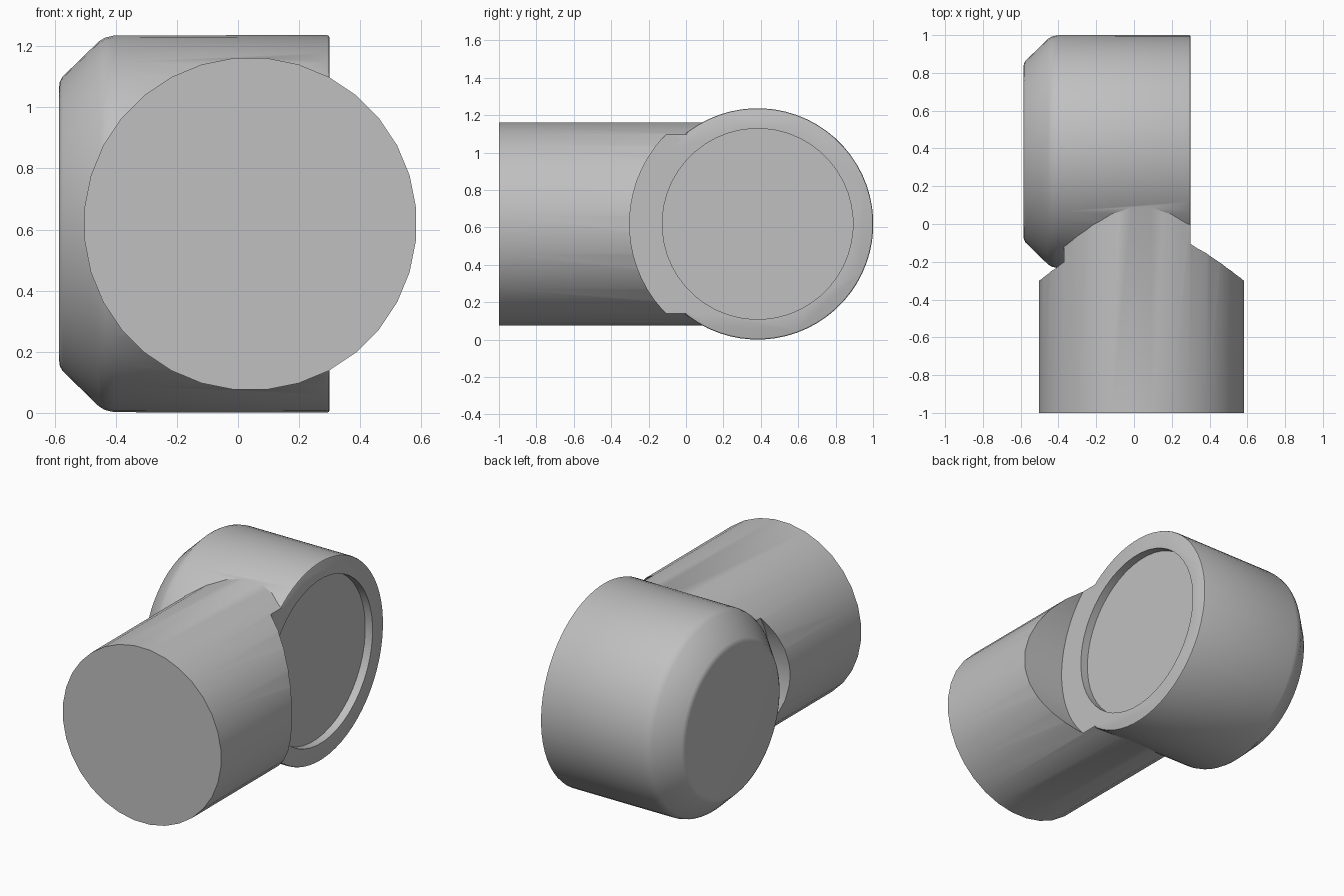
import bpy, bmesh
from math import pi, sin, cos

cube = bpy.data.objects.get("Cube")
if cube:
    bpy.data.objects.remove(cube, do_unlink=True)

MID_Z = 0.6185      # shared height of both axes
HEAD_Y = 0.383      # head axis runs along x
STEM_X = 0.04       # stem axis runs along y

grey = bpy.data.materials.new("plain_grey")
grey.use_nodes = True
colour = (0.53, 0.53, 0.53, 1)
grey.diffuse_color = colour
grey.node_tree.nodes["Principled BSDF"].inputs["Base Color"].default_value = colour


def lathe(name, profile, axis, segments):
    """Closed round solid from (position along axis, radius) pairs."""
    bm = bmesh.new()
    rings = []
    for a, r in profile:
        ring = []
        for i in range(segments):
            t = 2 * pi * (i + 0.5) / segments
            u, v = r * cos(t), MID_Z + r * sin(t)
            co = (a, HEAD_Y + u, v) if axis == "x" else (STEM_X + u, a, v)
            ring.append(bm.verts.new(co))
        rings.append(ring)
    for lower, upper in zip(rings, rings[1:]):
        for i in range(segments):
            j = (i + 1) % segments
            bm.faces.new((lower[i], lower[j], upper[j], upper[i]))
    bm.faces.new(rings[0])
    bm.faces.new(rings[-1])
    bmesh.ops.recalc_face_normals(bm, faces=bm.faces)
    mesh = bpy.data.meshes.new(name)
    bm.to_mesh(mesh)
    bm.free()
    mesh.materials.append(grey)
    obj = bpy.data.objects.new(name, mesh)
    bpy.context.collection.objects.link(obj)
    return obj


def combine(target, other, operation):
    """Apply a boolean to target and discard the other solid."""
    mod = target.modifiers.new("join", "BOOLEAN")
    mod.operation, mod.solver, mod.object = operation, "EXACT", other
    deps = bpy.context.evaluated_depsgraph_get()
    result = bpy.data.meshes.new_from_object(target.evaluated_get(deps))
    target.modifiers.clear()
    target.data = result
    bpy.data.objects.remove(other, do_unlink=True)


# Stem, with a curved clearance cut on either side of the neck
stem = lathe("stem", [(-1, 0.545), (HEAD_Y, 0.545)], "y", 32)
for start, end in ((0.30, 0.9), (-0.9, -0.37)):
    cutter = lathe("clearance_cutter", [(start, 0.685), (end, 0.685)], "x", 64)
    combine(stem, cutter, "DIFFERENCE")

# Round head: flat rim on one end, soft bevel on the other
head = lathe("elbow_body", [
    (-0.585, 0.45), (-0.583, 0.466), (-0.574, 0.482),
    (-0.455, 0.598), (-0.435, 0.61), (-0.405, 0.617),
    (0.291, 0.6185), (0.297, 0.616), (0.30, 0.609)], "x", 64)
combine(head, stem, "UNION")

# Shallow recess in the open end
recess = lathe("recess_cutter", [(0.25, 0.51), (0.4, 0.51)], "x", 48)
combine(head, recess, "DIFFERENCE")

# One material, smooth curves with crisp edges
head.data.materials.clear()
head.data.materials.append(grey)
for poly in head.data.polygons:
    poly.material_index = 0
bpy.ops.object.select_all(action="DESELECT")
head.select_set(True)
bpy.context.view_layer.objects.active = head
bpy.ops.object.shade_smooth_by_angle(angle=pi / 6)
